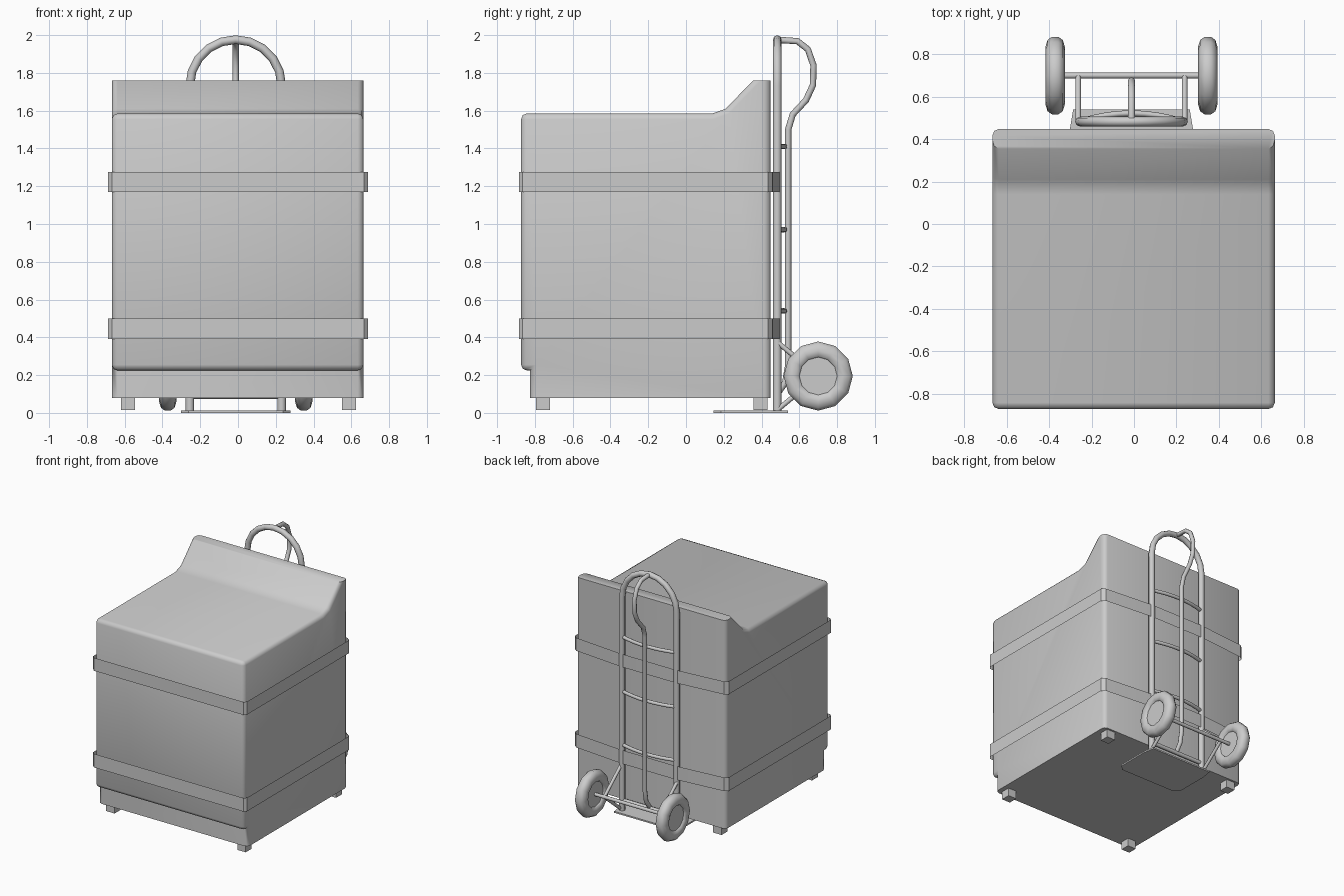
import bpy, bmesh, math
from mathutils import Vector, Matrix

cube = bpy.data.objects.get("Cube")
if cube:
    bpy.data.objects.remove(cube, do_unlink=True)

grey = bpy.data.materials.new("plain grey")
grey.use_nodes = True
grey.diffuse_color = (0.6, 0.6, 0.6, 1)
grey.node_tree.nodes["Principled BSDF"].inputs["Base Color"].default_value = (0.6, 0.6, 0.6, 1)

CX = -0.012      # centre line of the hand truck
RAIL_X = 0.243   # rail distance from the centre line
RAIL_Y = 0.483
AXLE = (0.70, 0.195)


def activate(obj):
    bpy.ops.object.select_all(action='DESELECT')
    obj.select_set(True)
    bpy.context.view_layer.objects.active = obj


def finish(name, bm, angle=50):
    bmesh.ops.recalc_face_normals(bm, faces=bm.faces)
    mesh = bpy.data.meshes.new(name)
    bm.to_mesh(mesh)
    bm.free()
    mesh.materials.append(grey)
    obj = bpy.data.objects.new(name, mesh)
    bpy.context.collection.objects.link(obj)
    if angle:
        activate(obj)
        bpy.ops.object.shade_smooth_by_angle(angle=math.radians(angle))
    return obj


def prism(points, offset):
    """Closed polygon pushed along an offset."""
    bm = bmesh.new()
    face = bm.faces.new([bm.verts.new(p) for p in points])
    new = bmesh.ops.extrude_face_region(bm, geom=[face])["geom"]
    bmesh.ops.translate(bm, vec=offset, verts=[v for v in new if isinstance(v, bmesh.types.BMVert)])
    return bm


def tube(name, points, radius):
    curve = bpy.data.curves.new(name, 'CURVE')
    curve.dimensions = '3D'
    curve.bevel_depth = radius
    curve.bevel_resolution = 2
    curve.use_fill_caps = True
    spline = curve.splines.new('POLY')
    spline.points.add(len(points) - 1)
    for p, co in zip(spline.points, points):
        p.co = (*co, 1)
    obj = bpy.data.objects.new(name, curve)
    bpy.context.collection.objects.link(obj)
    activate(obj)
    bpy.ops.object.convert(target='MESH')
    obj = bpy.context.object
    obj.data.materials.clear()
    obj.data.materials.append(grey)
    bpy.ops.object.shade_smooth_by_angle(angle=math.radians(50))


# Appliance body: side profile with toe recess and raised back panel
profile = [(-0.825, 0.08), (-0.825, 0.225), (-0.873, 0.225), (-0.873, 1.585),
           (0.14, 1.585), (0.21, 1.61), (0.355, 1.76), (0.448, 1.76), (0.448, 0.08)]
body = prism([(-0.668, y, z) for y, z in profile], (1.332, 0, 0))
bmesh.ops.recalc_face_normals(body, faces=body.faces)
edges = []
for e in body.edges:
    zs = [v.co.z for v in e.verts]
    ys = [v.co.y for v in e.verts]
    inner = min(ys) > -0.83 and max(ys) < -0.8 and min(zs) > 0.2
    if max(zs) > 0.1 and min(zs) < 1.7 and not inner and e.calc_face_angle(0) > 1.2:
        edges.append(e)
bmesh.ops.bevel(body, geom=edges, offset=0.03, segments=2, profile=0.5, affect='EDGES')
finish("appliance_body", body)

# Feet
for side, x in (("right", -0.583), ("left", 0.588)):
    for end, y in (("front", -0.757), ("back", 0.395)):
        bm = bmesh.new()
        bmesh.ops.create_cube(bm, size=0.075, matrix=Matrix.Translation((x, y, 0.053)))
        finish(f"{end}_{side}_foot", bm, None)

# Straps: thin open bands round the body, pulled out over the rails at the back
ring = [(-0.687, -0.865), (-0.667, -0.885), (0.667, -0.885), (0.687, -0.865),
        (0.687, 0.435), (0.66, 0.458), (CX + RAIL_X, 0.497),
        (CX - RAIL_X, 0.497), (-0.66, 0.458), (-0.687, 0.435)]
for name, low, high in (("lower_strap", 0.39, 0.5), ("upper_strap", 1.17, 1.275)):
    bm = bmesh.new()
    rows = [[bm.verts.new((x, y, z)) for x, y in ring] for z in (low, high)]
    for i in range(len(ring)):
        j = (i + 1) % len(ring)
        bm.faces.new((rows[0][i], rows[0][j], rows[1][j], rows[1][i]))
    finish(name, bm, 30)

# Truck frame: two rails joined by an arch
arch = [(CX - RAIL_X * math.cos(math.pi * i / 10), RAIL_Y,
         1.733 + RAIL_X * math.sin(math.pi * i / 10)) for i in range(11)]
tube("truck_rails", [(CX - RAIL_X, RAIL_Y, 0.012)] + arch + [(CX + RAIL_X, RAIL_Y, 0.012)], 0.023)

# Centre post with the bent grip
grip = [(0.483, 1.975), (0.59, 1.968), (0.645, 1.925), (0.675, 1.84), (0.672, 1.735),
        (0.635, 1.655), (0.565, 1.58), (0.541, 1.5), (0.541, 0.25), (0.525, 0.16), (0.483, 0.1)]
tube("centre_grip", [(CX, y, z) for y, z in grip], 0.017)

# Bowed cross bars
for i, z in enumerate((0.54, 0.97, 1.41)):
    bow = [(CX + RAIL_X * t / 4, 0.522 - 0.039 * (t / 4) ** 2, z) for t in range(-4, 5)]
    tube(f"cross_bar_{i + 1}", bow, 0.014)
tube("bottom_bar", [(CX - RAIL_X, RAIL_Y, 0.09), (CX + RAIL_X, RAIL_Y, 0.09)], 0.016)

# Toe plate
half = [(0.25, 0.145), (0.29, 0.185), (0.29, 0.45), (0.275, 0.54)]
outline = [(CX + x, y, 0) for x, y in half] + [(CX - x, y, 0) for x, y in reversed(half)]
finish("toe_plate", prism(outline, (0, 0, 0.012)), None)

# Axle, struts and wheels
tube("axle", [(CX - 0.36, *AXLE), (CX + 0.36, *AXLE)], 0.014)
tyre = [(-0.028, 0), (-0.028, 0.1), (-0.038, 0.106), (-0.046, 0.135), (-0.036, 0.168), (-0.015, 0.183)]
section = tyre + [(-x, r) for x, r in reversed(tyre)]
for side, s in (("right", -1), ("left", 1)):
    x = CX + s * (RAIL_X + 0.008)
    tube(f"{side}_upper_strut", [(x, RAIL_Y, 0.375), (x, *AXLE)], 0.013)
    tube(f"{side}_lower_strut", [(x, RAIL_Y, 0.015), (x, *AXLE)], 0.013)
    bm = bmesh.new()
    verts = [bm.verts.new((px, 0, r)) for px, r in section]
    path = [bm.edges.new(pair) for pair in zip(verts, verts[1:])]
    bmesh.ops.spin(bm, geom=verts + path, cent=(0, 0, 0), axis=(1, 0, 0),
                   angle=math.tau, steps=12, use_merge=False)
    bmesh.ops.remove_doubles(bm, verts=bm.verts, dist=0.0005)
    bmesh.ops.translate(bm, vec=Vector((CX + s * 0.36, *AXLE)), verts=bm.verts)
    finish(f"{side}_wheel", bm)
